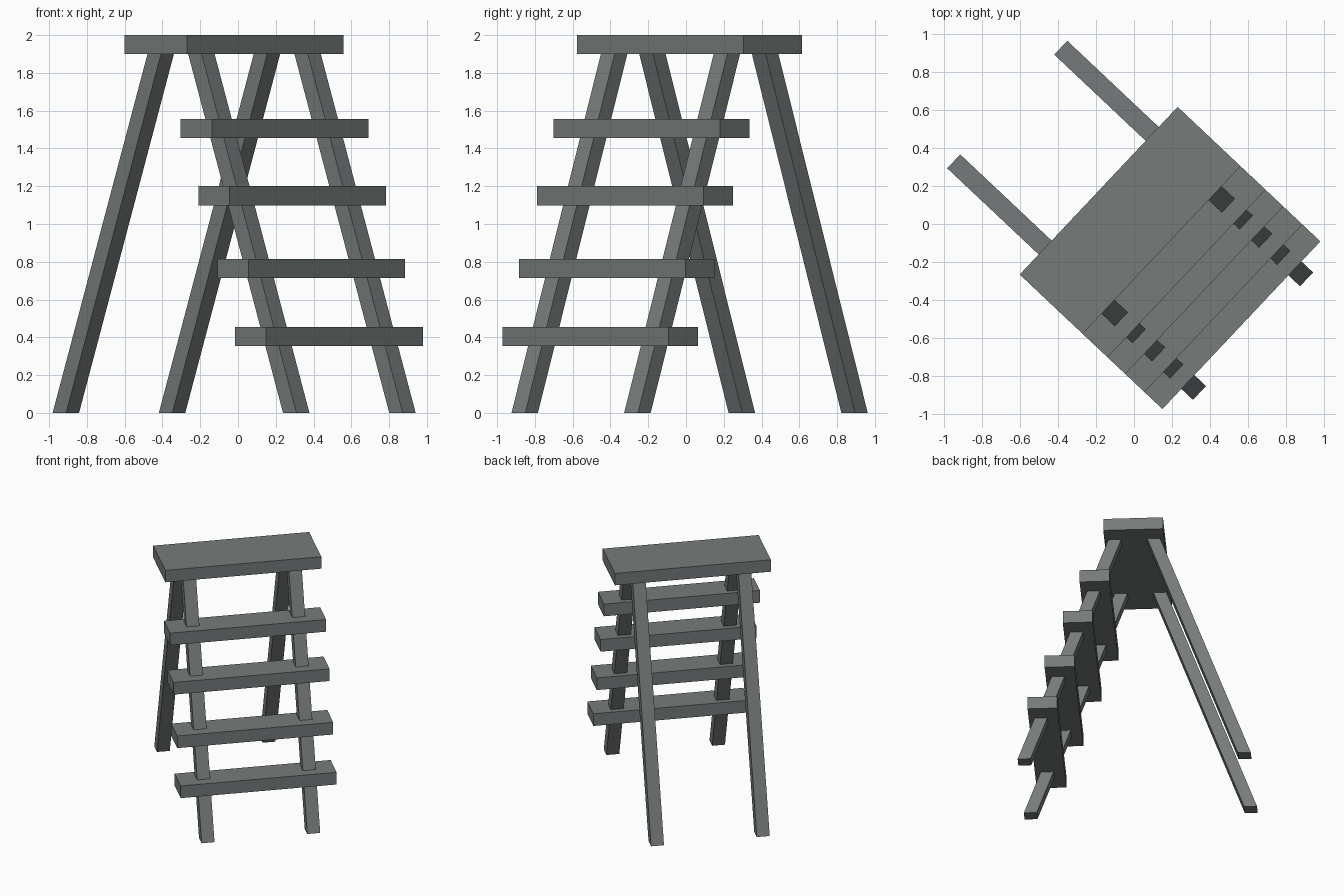
import bpy, bmesh, math
from mathutils import Matrix

if "Cube" in bpy.data.objects:
    bpy.data.objects.remove(bpy.data.objects["Cube"])

# The ladder is turned about z: local +x is its width, local -y its stepping side
TURN = Matrix.Rotation(math.radians(46.7), 4, 'Z')

grey = bpy.data.materials.new("slate grey")
grey.diffuse_color = (0.18, 0.20, 0.197, 1)
grey.use_nodes = True
grey.node_tree.nodes["Principled BSDF"].inputs["Base Color"].default_value = grey.diffuse_color


def block(name, x, y0, y1, z0, z1, width, depth):
    """Box from z0 (centred on y0) to z1 (centred on y1), ends kept level."""
    bm = bmesh.new()
    bmesh.ops.create_cube(bm, size=1)
    for v in bm.verts:
        top = v.co.z > 0
        v.co = (x + v.co.x * width,
                (y1 if top else y0) + v.co.y * depth,
                z1 if top else z0)
    bm.transform(TURN)
    me = bpy.data.meshes.new(name)
    bm.to_mesh(me)
    bm.free()
    me.materials.append(grey)
    ob = bpy.data.objects.new(name, me)
    bpy.context.collection.objects.link(ob)


# Top platform
block("top_platform", 0, 0.028, 0.028, 1.9, 2.0, 1.21, 0.454)

# Slanted legs, left and right
for side, x in (("left", -0.41), ("right", 0.41)):
    block("front_leg_" + side, x, -0.81, -0.12, 0, 1.9, 0.10, 0.098)
    block("back_leg_" + side, x, 0.866, 0.176, 0, 1.9, 0.10, 0.098)

# Steps, centred on the front legs
for i, z in enumerate((0.405, 0.765, 1.15, 1.505)):
    y = -0.808 + 0.36 * z
    block(f"step_{i + 1}", 0, y, y, z - 0.051, z + 0.051, 1.21, 0.226)
